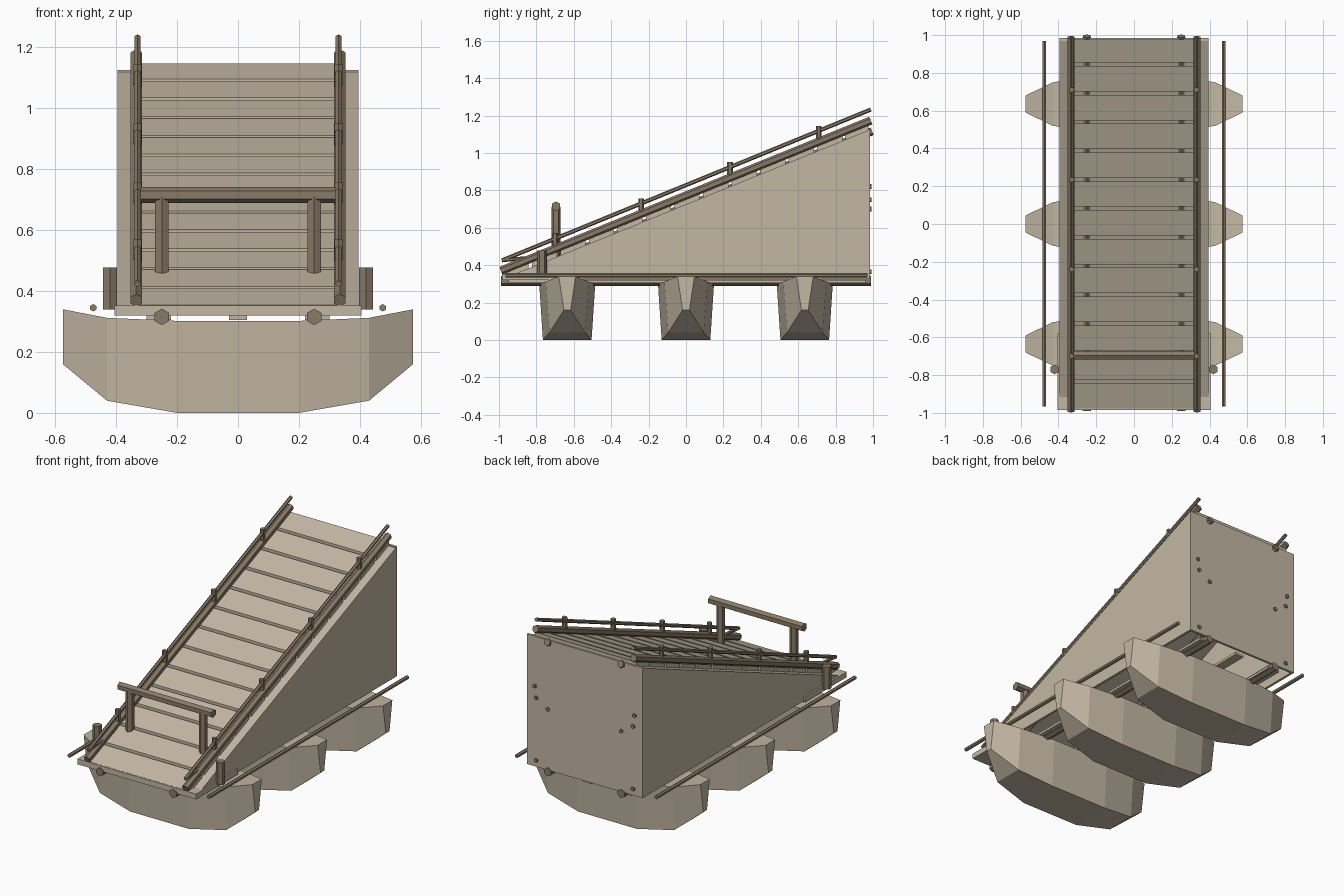
import bpy, bmesh
from mathutils import Vector, Matrix

cube = bpy.data.objects.get("Cube")
if cube:
    bpy.data.objects.remove(cube)


def material(name, rgb):
    m = bpy.data.materials.new(name)
    m.use_nodes = True
    col = (*rgb, 1)
    m.diffuse_color = col
    m.node_tree.nodes["Principled BSDF"].inputs["Base Color"].default_value = col
    return m


PALE = material("pale timber", (0.55, 0.475, 0.37))
DARK = material("dark timber", (0.25, 0.195, 0.135))


def finish(bm, name, mat):
    bmesh.ops.recalc_face_normals(bm, faces=bm.faces)
    me = bpy.data.meshes.new(name)
    bm.to_mesh(me)
    bm.free()
    me.materials.append(mat)
    ob = bpy.data.objects.new(name, me)
    bpy.context.collection.objects.link(ob)
    return ob


def add_prism(bm, profile, x0, x1):
    """Extrude a (y, z) profile from x0 to x1."""
    a = [bm.verts.new((x0, y, z)) for y, z in profile]
    b = [bm.verts.new((x1, y, z)) for y, z in profile]
    bm.faces.new(a)
    bm.faces.new(b)
    for i in range(len(a)):
        j = (i + 1) % len(a)
        bm.faces.new((a[i], a[j], b[j], b[i]))


def prism(name, profile, x0, x1, mat=PALE):
    bm = bmesh.new()
    add_prism(bm, profile, x0, x1)
    return finish(bm, name, mat)


def box(name, x0, x1, y0, y1, z0, z1, mat=PALE):
    return prism(name, [(y0, z0), (y1, z0), (y1, z1), (y0, z1)], x0, x1, mat)


def log(name, start, end, radius, mat=DARK):
    """Six-sided log between two points."""
    a, b = Vector(start), Vector(end)
    d = b - a
    turn = d.to_track_quat('Z', 'Y').to_matrix().to_4x4()
    bm = bmesh.new()
    bmesh.ops.create_cone(bm, cap_ends=True, segments=6, radius1=radius, radius2=radius,
                          depth=d.length, matrix=Matrix.Translation((a + b) / 2) @ turn)
    return finish(bm, name, mat)


END = 0.985
SLOPE = 0.406


def ramp(y, base=0.325):
    return base + SLOPE * (y + END)


# Boat-shaped floats: stations of x, top z, bottom z, top half width, bottom half width
HALF = [(0.2, 0.302, 0.0, 0.15, 0.13), (0.43, 0.312, 0.04, 0.115, 0.095),
        (0.575, 0.34, 0.16, 0.045, 0.018)]
STATIONS = [(-s[0], *s[1:]) for s in reversed(HALF)] + HALF
for label, cy in (("front", -0.635), ("middle", 0.0), ("rear", 0.635)):
    bm = bmesh.new()
    rings = [[bm.verts.new(p) for p in ((x, cy - wt, zt), (x, cy + wt, zt),
                                        (x, cy + wb, zb), (x, cy - wb, zb))]
             for x, zt, zb, wt, wb in STATIONS]
    for r, s in zip(rings, rings[1:]):
        for i in range(4):
            j = (i + 1) % 4
            bm.faces.new((r[i], r[j], s[j], s[i]))
    bm.faces.new(rings[0])
    bm.faces.new(rings[-1])
    finish(bm, label + "_float", PALE)

# Ramp body: sloping sheet, back wall and front sill, open below
prism("ramp_sheet", [(-END, ramp(-END)), (END, ramp(END)), (END, ramp(END) - 0.02),
                     (-0.93, 0.325)], -0.395, 0.395)
box("back_wall", -0.395, 0.395, END - 0.015, END, 0.325, ramp(END))
box("front_sill", -0.405, 0.405, -END, -0.58, 0.32, 0.353)
box("centre_floor_strip", -0.03, 0.03, -0.95, 0.96, 0.305, 0.32)

# Deck planks separated by narrow gaps
bm = bmesh.new()
edges = [END] + [0.845 - 0.1525 * k for k in range(12)] + [-END]
for y1, y0 in zip(edges, edges[1:]):
    y0, y1 = max(y0 + 0.009, -END), min(y1 - 0.009, END)
    add_prism(bm, [(y0, ramp(y0)), (y1, ramp(y1)),
                   (y1, ramp(y1, 0.35)), (y0, ramp(y0, 0.35))], -0.345, 0.345)
finish(bm, "deck_planks", PALE)

for side, s in (("right", -1), ("left", 1)):
    # Side wall and under-floor timbers
    prism(side + "_wall", [(-END, 0.325), (END, 0.325), (END, ramp(END))],
          s * 0.38, s * 0.395)
    box(side + "_floor_strip", s * 0.22, s * 0.3, -0.95, 0.96, 0.305, 0.32)
    log(side + "_floor_log", (s * 0.25, -0.99, 0.315), (s * 0.25, 0.99, 0.315), 0.027)
    log(side + "_stringer", (s * 0.25, -0.8, ramp(-0.8, 0.312)),
        (s * 0.25, 0.995, ramp(0.995, 0.312)), 0.022)
    log(side + "_outer_pole", (s * 0.475, -0.965, 0.345), (s * 0.475, 0.97, 0.345), 0.012)

    # Curb log and handrail with short posts
    log(side + "_curb", (s * 0.334, -0.99, 0.37), (s * 0.334, 0.988, 1.173), 0.022)
    log(side + "_handrail", (s * 0.33, -0.985, 0.425), (s * 0.33, 0.988, 1.232), 0.011)
    log(side + "_rail_tie", (s * 0.33, -0.985, 0.425), (s * 0.33, -0.72, 0.452), 0.01)
    for n, y in enumerate((-0.7, -0.24, 0.235, 0.71)):
        log(f"{side}_rail_post_{n + 1}", (s * 0.33, y, ramp(y, 0.36)),
            (s * 0.33, y, ramp(y, 0.455)), 0.015)

    # Mooring post and barrier post
    log(side + "_mooring_post", (s * 0.42, -0.77, 0.34), (s * 0.42, -0.77, 0.478), 0.026)
    log(side + "_barrier_post", (s * 0.25, -0.695, 0.45), (s * 0.25, -0.695, 0.71), 0.025)

    # Strut ends showing through the back wall
    for n, (x, z) in enumerate(((0.34, 0.82), (0.33, 0.75), (0.25, 0.7), (0.33, 0.365))):
        log(f"{side}_strut_end_{n + 1}", (s * x, 0.96, z), (s * x, 0.993, z), 0.013)

# Barrier bar across the ramp foot
log("barrier_bar", (-0.32, -0.695, 0.715), (0.32, -0.695, 0.715), 0.026)
